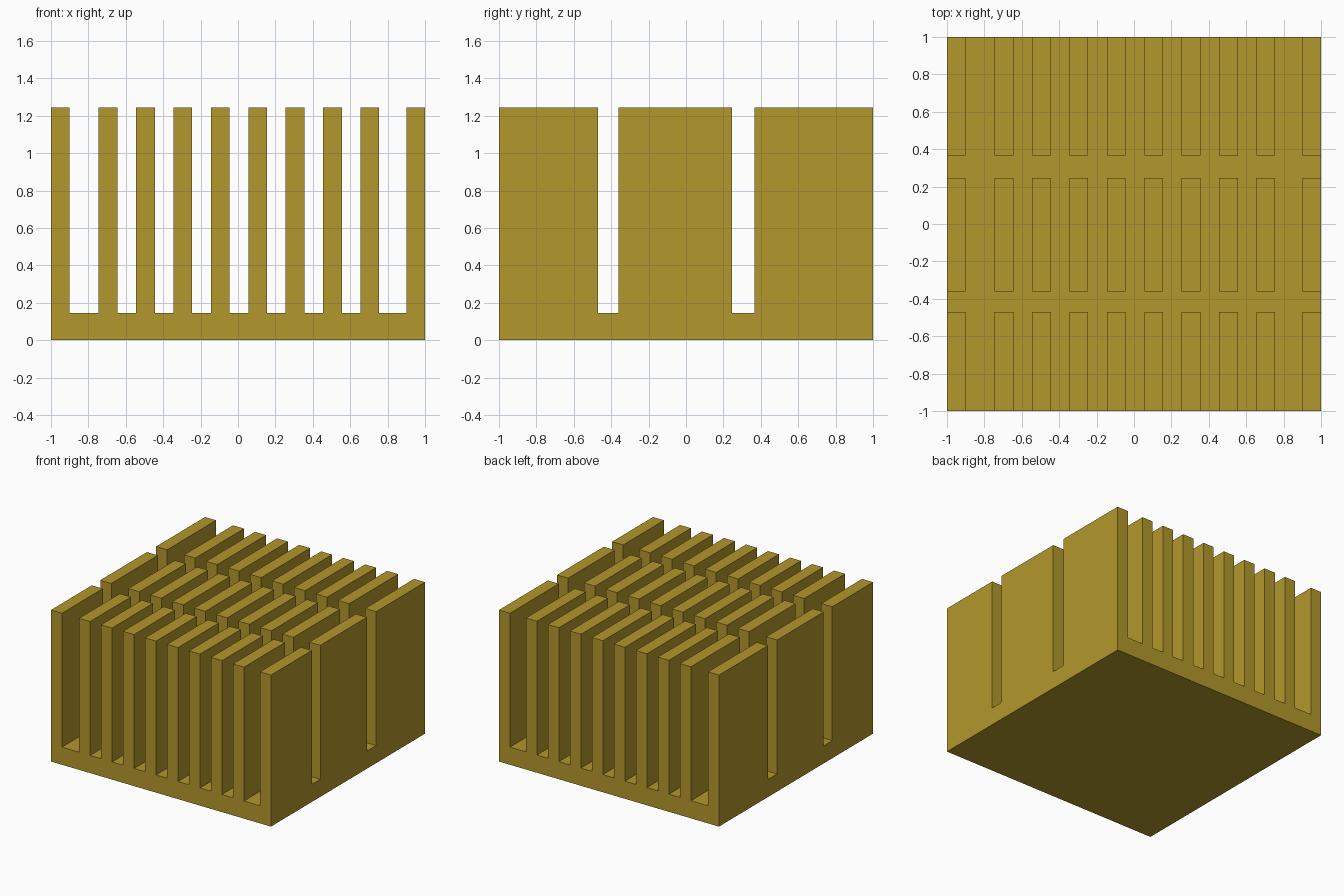
import bpy
import bmesh
from mathutils import Matrix, Vector

cube = bpy.data.objects.get("Cube")
if cube:
    bpy.data.objects.remove(cube, do_unlink=True)

BASE_TOP, FIN_TOP = 0.145, 1.245
FIN_WIDTH, PITCH, FIRST_INNER = 0.1, 0.2, -0.745


def add_boxes(name, boxes):
    """One object holding a box for each (low corner, high corner) pair."""
    bm = bmesh.new()
    for low, high in boxes:
        low, high = Vector(low), Vector(high)
        place = Matrix.Translation((low + high) / 2) @ Matrix.Diagonal((*(high - low), 1))
        bmesh.ops.create_cube(bm, size=1, matrix=place)
    mesh = bpy.data.meshes.new(name)
    bm.to_mesh(mesh)
    bm.free()
    obj = bpy.data.objects.new(name, mesh)
    bpy.context.collection.objects.link(obj)
    return obj


def cut(target, cutter):
    """Subtract the cutter from the target and discard it."""
    cutter.hide_render = True
    mod = target.modifiers.new("cut", 'BOOLEAN')
    mod.operation = 'DIFFERENCE'
    mod.solver = 'EXACT'
    mod.object = cutter
    bpy.context.view_layer.objects.active = target
    bpy.ops.object.modifier_apply(modifier=mod.name)
    bpy.data.objects.remove(cutter, do_unlink=True)


# Brass-coloured metal
brass = bpy.data.materials.new("brass")
brass.use_nodes = True
colour = (0.45, 0.31, 0.025, 1)
brass.diffuse_color = colour
brass.node_tree.nodes["Principled BSDF"].inputs["Base Color"].default_value = colour

# Solid block
heat_sink = add_boxes("heat_sink", [((-1, -1, 0), (1, 1, FIN_TOP))])
heat_sink.data.materials.append(brass)

# Lengthwise grooves between ten fins, the outer ones flush with the sides
fins = [-1] + [FIRST_INNER + PITCH * i for i in range(8)] + [1 - FIN_WIDTH]
grooves = [((a + FIN_WIDTH, -1.1, BASE_TOP), (b, 1.1, FIN_TOP + 0.1))
           for a, b in zip(fins, fins[1:])]
cut(heat_sink, add_boxes("groove_cutter", grooves))

# Two cross channels splitting the fins into three rows
channels = [((-1.1, a, BASE_TOP), (1.1, b, FIN_TOP + 0.1))
            for a, b in ((-0.47, -0.36), (0.245, 0.365))]
cut(heat_sink, add_boxes("channel_cutter", channels))
